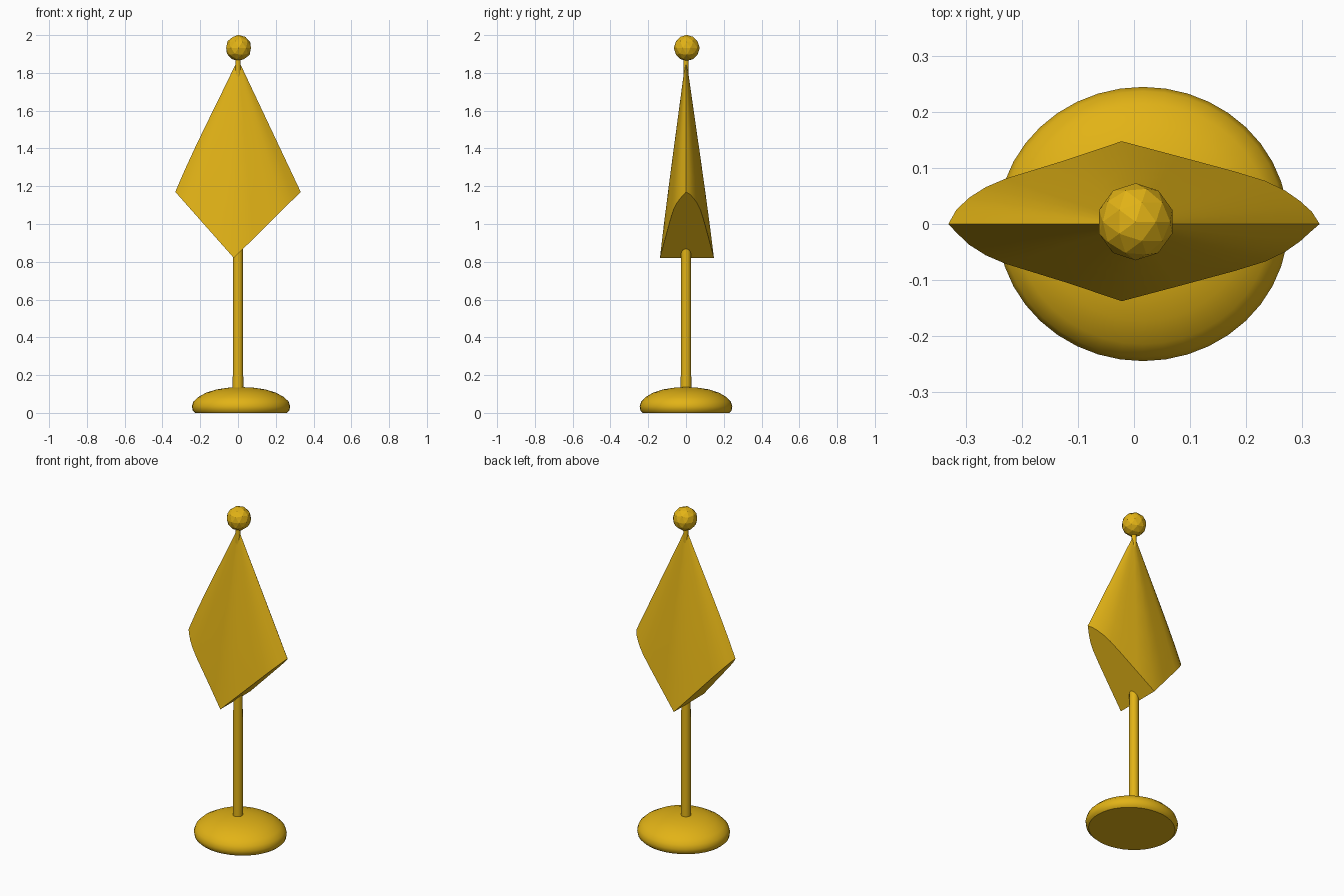
import bpy, bmesh, math

if "Cube" in bpy.data.objects:
    bpy.data.objects.remove(bpy.data.objects["Cube"])

gold = bpy.data.materials.new("golden yellow")
gold.diffuse_color = (0.76, 0.45, 0.008, 1)
gold.use_nodes = True
gold.node_tree.nodes["Principled BSDF"].inputs["Base Color"].default_value = gold.diffuse_color


def finish(name, bm, angle=None):
    bmesh.ops.remove_doubles(bm, verts=bm.verts, dist=1e-5)
    bmesh.ops.recalc_face_normals(bm, faces=bm.faces)
    me = bpy.data.meshes.new(name)
    bm.to_mesh(me)
    bm.free()
    me.materials.append(gold)
    ob = bpy.data.objects.new(name, me)
    bpy.context.collection.objects.link(ob)
    if angle:
        bpy.ops.object.select_all(action='DESELECT')
        ob.select_set(True)
        bpy.context.view_layer.objects.active = ob
        bpy.ops.object.shade_smooth_by_angle(angle=math.radians(angle))
    return ob


def lathe(name, profile, sides, cx=0, cy=0, sx=1, sy=1, angle=40):
    """Turn (radius, z) points around a vertical axis and cap both ends."""
    bm = bmesh.new()
    rings = []
    for r, z in profile:
        rings.append([bm.verts.new((cx + sx * r * math.cos(2 * math.pi * i / sides),
                                    cy + sy * r * math.sin(2 * math.pi * i / sides), z))
                      for i in range(sides)])
    for a, b in zip(rings, rings[1:]):
        for i in range(sides):
            j = (i + 1) % sides
            bm.faces.new((a[i], a[j], b[j], b[i]))
    bm.faces.new(rings[0][::-1])
    bm.faces.new(rings[-1])
    return finish(name, bm, angle)


# Domed foot, slightly oval
lathe("base", [(0.243, 0), (0.256, 0.012), (0.26, 0.035), (0.252, 0.06), (0.228, 0.083),
               (0.185, 0.107), (0.13, 0.124), (0.07, 0.133), (0.015, 0.136)],
      40, cx=0.016, sy=0.943)

# Pole, narrowing to a thin neck under the ball
lathe("pole", [(0.028, 0.1), (0.026, 1.0), (0.014, 1.7), (0.014, 1.89)], 16)

# Faceted ball on top
bm = bmesh.new()
bmesh.ops.create_icosphere(bm, subdivisions=2, radius=0.069)
bmesh.ops.translate(bm, verts=bm.verts, vec=(0.003, 0.004, 1.932))
finish("finial_ball", bm, 12)

# Draped cloth: ruled cone from a tiny top ring to a pointed rim, closed underneath
rim = [(-0.332, 0), (-0.318, 0.02), (-0.295, 0.042), (-0.265, 0.061), (-0.23, 0.076),
       (-0.12, 0.110), (-0.022, 0.143), (0.08, 0.116), (0.18, 0.089), (0.235, 0.072),
       (0.27, 0.055), (0.297, 0.036), (0.318, 0.017), (0.332, 0)]
bm = bmesh.new()
TOP, STEPS = 1.845, 6


def rim_z(x):
    return 0.82 + 0.35 * abs(x + 0.022) / (0.31 if x < -0.022 else 0.354)


edges = []
for side in (1, -1):
    rows = []
    for k in range(STEPS + 1):
        t = k / STEPS
        s = 0.04 + 0.96 * t
        bulge = 1 + 0.12 * t * (1 - t)
        rows.append([bm.verts.new((x * s * (bulge if x < 0 else 1),
                                   (side * y + 0.005) * s * bulge if y else 0,
                                   TOP + (rim_z(x) - TOP) * t)) for x, y in rim])
    for a, b in zip(rows, rows[1:]):
        for i in range(len(rim) - 1):
            bm.faces.new((a[i], a[i + 1], b[i + 1], b[i]))
    edges.append((rows[0], rows[-1]))
for front, back in zip(edges[0], edges[1]):      # top cap and sloping underside
    for i in range(len(rim) - 1):
        bm.faces.new((front[i], front[i + 1], back[i + 1], back[i]))
bmesh.ops.remove_doubles(bm, verts=bm.verts, dist=1e-5)
bmesh.ops.dissolve_degenerate(bm, edges=bm.edges, dist=1e-6)
finish("draped_cloth", bm, 35)
